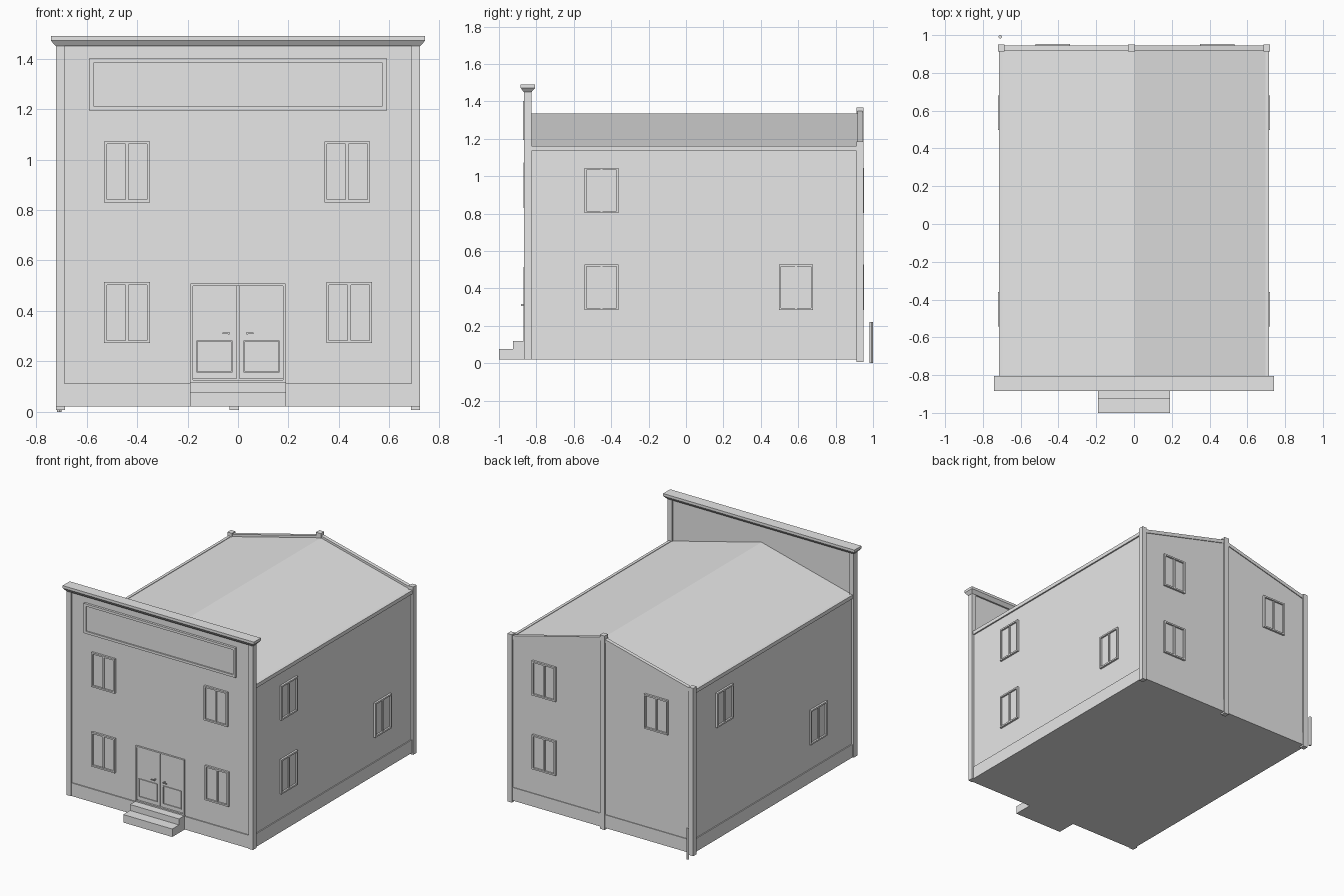
import bpy
import bmesh
from math import radians
from mathutils import Matrix

cube = bpy.data.objects.get("Cube")
if cube:
    bpy.data.objects.remove(cube, do_unlink=True)

plaster = bpy.data.materials.new("light_grey")
plaster.use_nodes = True
grey = (0.8, 0.8, 0.8, 1.0)
plaster.diffuse_color = grey
plaster.node_tree.nodes["Principled BSDF"].inputs["Base Color"].default_value = grey


def add_box(bm, x, y, z):
    """Add a box given its (min, max) range on each axis."""
    size = Matrix.Diagonal((x[1] - x[0], y[1] - y[0], z[1] - z[0], 1))
    centre = Matrix.Translation((sum(x) / 2, sum(y) / 2, sum(z) / 2))
    return bmesh.ops.create_cube(bm, size=1, matrix=centre @ size)["verts"]


def add_frame(bm, x, y, z, w):
    """Add a rectangular frame of bar width w."""
    for side in ((x[0], x[0] + w), (x[1] - w, x[1])):
        add_box(bm, side, y, z)
    for rail in ((z[0], z[0] + w), (z[1] - w, z[1])):
        add_box(bm, (x[0] + w, x[1] - w), y, rail)


def add_prism(bm, profile, y):
    """Extrude an x-z profile along y."""
    face = bm.faces.new([bm.verts.new((px, y[0], pz)) for px, pz in profile])
    new = bmesh.ops.extrude_face_region(bm, geom=[face])["geom"]
    verts = [v for v in new if isinstance(v, bmesh.types.BMVert)]
    bmesh.ops.translate(bm, verts=verts, vec=(0, y[1] - y[0], 0))


def finish(name, bm, angle=0):
    bmesh.ops.recalc_face_normals(bm, faces=bm.faces)
    mesh = bpy.data.meshes.new(name)
    bm.to_mesh(mesh)
    bm.free()
    mesh.materials.append(plaster)
    ob = bpy.data.objects.new(name, mesh)
    ob.rotation_euler.z = radians(angle)
    bpy.context.collection.objects.link(ob)
    return ob


def box(name, x, y, z):
    bm = bmesh.new()
    add_box(bm, x, y, z)
    return finish(name, bm)


HALF, FRONT, BACK = 0.705, -0.855, 0.938
EAVE, RIDGE, FLOOR = 1.155, 1.335, 0.02

# Main hall with its gabled roof
bm = bmesh.new()
add_prism(bm, [(-HALF, FLOOR), (HALF, FLOOR), (HALF, EAVE), (0, RIDGE), (-HALF, EAVE)],
          (-0.84, BACK))
finish("main_hall", bm)

# Plinth band around the base
bm = bmesh.new()
add_box(bm, (-0.712, 0.712), (-0.862, 0.943), (FLOOR, 0.112))
finish("plinth", bm)

# Eave trim on both sides and raking trim on the back gable
bm = bmesh.new()
for s in (-1, 1):
    add_box(bm, sorted((s * 0.695, s * 0.715)), (-0.83, 0.93), (EAVE - 0.02, EAVE + 0.006))
finish("eave_trim", bm)
bm = bmesh.new()
for s in (-1, 1):
    add_prism(bm, [(s * 0.71, EAVE - 0.01), (0, RIDGE - 0.01),
                   (0, RIDGE + 0.015), (s * 0.71, EAVE + 0.015)], (0.918, 0.944))
finish("gable_trim", bm)

# Tall false front with corner pilasters and cornice
box("false_front", (-0.7, 0.7), (FRONT, -0.837), (FLOOR, 1.46))
for s, side in ((1, "left"), (-1, "right")):
    box("front_pilaster_" + side, sorted((s * 0.688, s * 0.722)), (-0.867, -0.827), (FLOOR, 1.46))
    box("back_post_" + side, sorted((s * 0.686, s * 0.721)), (0.912, 0.95), (0.008, 1.185))
box("back_post_middle", (-0.033, 0.004), (0.912, 0.95), (0.008, 1.368))

bm = bmesh.new()
add_box(bm, (-0.742, 0.742), (-0.884, -0.806), (1.472, 1.49))
for v in add_box(bm, (-0.742, 0.742), (-0.884, -0.806), (1.45, 1.472)):
    if v.co.z < 1.46:
        v.co.x *= 0.975
        v.co.y = -0.868 if v.co.y < -0.85 else -0.826
finish("cornice", bm)

# Framed sign board, left blank
bm = bmesh.new()
add_frame(bm, (-0.588, 0.588), (-0.871, FRONT), (1.193, 1.402), 0.017)
add_box(bm, (-0.575, 0.575), (-0.862, FRONT), (1.205, 1.39))
finish("sign_board", bm)


def window(name, u, z0, wall, angle):
    """Twin-sash window on the wall facing the given direction."""
    bm = bmesh.new()
    x, z = (u - 0.091, u + 0.091), (z0, z0 + 0.242)
    add_frame(bm, x, (-wall - 0.014, -wall + 0.005), z, 0.011)
    add_box(bm, (u - 0.006, u + 0.006), (-wall - 0.01, -wall), z)
    add_box(bm, x, (-wall - 0.002, -wall + 0.005), z)
    finish(name, bm, angle)


LOW, HIGH = 0.285, 0.803
window("front_window_upper_right", -0.44, 0.83, -FRONT, 0)
window("front_window_upper_left", 0.433, 0.83, -FRONT, 0)
window("front_window_lower_right", -0.44, 0.272, -FRONT, 0)
window("front_window_lower_left", 0.441, 0.272, -FRONT, 0)
window("left_window_front_upper", -0.452, HIGH, HALF, 90)
window("left_window_front_lower", -0.452, LOW, HALF, 90)
window("left_window_back_lower", 0.588, LOW, HALF, 90)
window("right_window_back_upper", -0.588, HIGH, HALF, -90)
window("right_window_front_lower", 0.452, LOW, HALF, -90)
window("back_window_left_upper", -0.44, HIGH, BACK, 180)
window("back_window_left_lower", -0.44, LOW, BACK, 180)
window("back_window_right_upper", 0.43, HIGH, BACK, 180)

# Double entrance door with kick panels and lever handles
bm = bmesh.new()
add_frame(bm, (-0.188, 0.188), (-0.868, FRONT), (0.118, 0.508), 0.009)
finish("door_frame", bm)
for s, side in ((1, "left"), (-1, "right")):
    bm = bmesh.new()
    add_box(bm, sorted((s * 0.004, s * 0.179)), (-0.861, FRONT), (0.132, 0.5))
    panel = sorted((s * 0.022, s * 0.165))
    add_frame(bm, panel, (-0.867, -0.86), (0.155, 0.283), 0.005)
    finish("door_leaf_" + side, bm)
    bm = bmesh.new()
    add_box(bm, sorted((s * 0.034, s * 0.04)), (-0.88, -0.86), (0.306, 0.316))
    add_box(bm, sorted((s * 0.034, s * 0.062)), (-0.883, -0.877), (0.308, 0.314))
    finish("door_handle_" + side, bm)

# Entrance steps
box("upper_step", (-0.19, 0.19), (-0.925, FRONT), (FLOOR, 0.118))
box("lower_step", (-0.19, 0.19), (-1.0, -0.92), (FLOOR, 0.076))

# Short stand pipe beside the back right corner
bm = bmesh.new()
bmesh.ops.create_cone(bm, cap_ends=True, segments=12, radius1=0.009, radius2=0.009, depth=0.22,
                      matrix=Matrix.Translation((-0.708, 0.991, 0.11)))
pipe = finish("stand_pipe", bm)
bpy.context.view_layer.objects.active = pipe
pipe.select_set(True)
bpy.ops.object.shade_smooth_by_angle()
